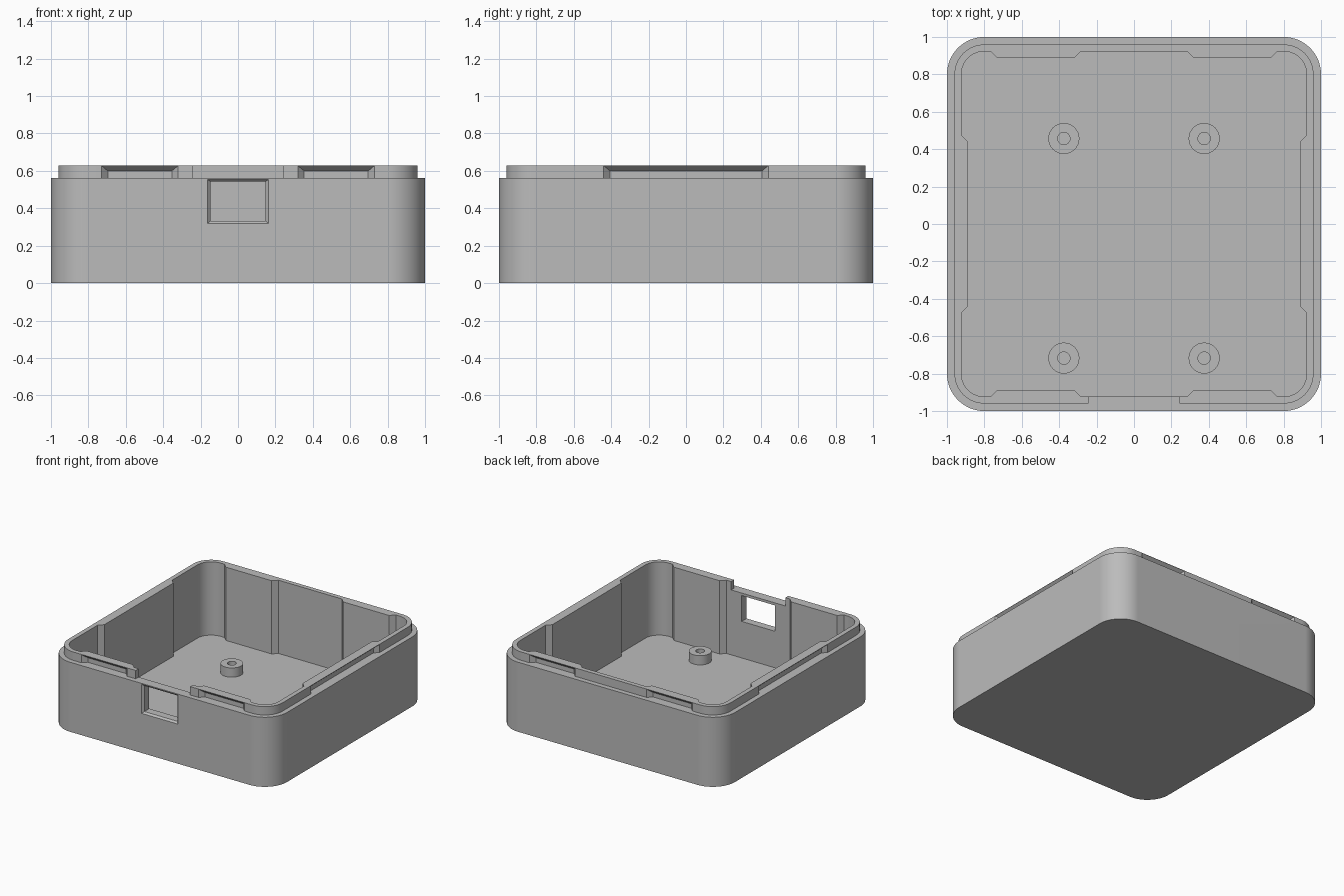
import bpy, bmesh
from math import cos, sin, pi
from mathutils import Vector, Matrix

if "Cube" in bpy.data.objects:
    bpy.data.objects.remove(bpy.data.objects["Cube"])

FLOOR, RIM, TOP = 0.0375, 0.5625, 0.63
LIP, WALL, PAD = 0.96, 0.923, 0.887   # distances from the centre
CORNER = 0.8                          # centre of every corner arc
LONG_PADS = [(-0.44, 0.44)]
SHORT_PADS = [(-0.73, -0.32), (0.32, 0.73)]

grey = bpy.data.materials.new("plain grey")
grey.use_nodes = True
colour = (0.5, 0.5, 0.5, 1)
grey.diffuse_color = colour
grey.node_tree.nodes["Principled BSDF"].inputs["Base Color"].default_value = colour


def loft(name, rings, caps=True, turn=0):
    """Skin a stack of equal rings, turned about z."""
    bm = bmesh.new()
    loops = [[bm.verts.new(p) for p in ring] for ring in rings]
    n = len(loops[0])
    for low, high in zip(loops, loops[1:]):
        for i in range(n):
            j = (i + 1) % n
            bm.faces.new((low[i], low[j], high[j], high[i]))
    if caps:
        bm.faces.new(loops[0])
        bm.faces.new(loops[-1])
    bm.transform(Matrix.Rotation(turn, 4, 'Z'))
    bmesh.ops.recalc_face_normals(bm, faces=bm.faces)
    mesh = bpy.data.meshes.new(name)
    bm.to_mesh(mesh)
    bm.free()
    mesh.materials.append(grey)
    obj = bpy.data.objects.new(name, mesh)
    bpy.context.collection.objects.link(obj)
    return obj


def outline(half, z, padded=False, steps=16):
    """Rounded square; optionally with thickened pads on each side."""
    points = []
    for k in range(4):
        side = []
        if padded:
            c = half - PAD
            for a, b in (LONG_PADS if k % 2 else SHORT_PADS):
                side += [(a - c, -half), (a, -PAD), (b, -PAD), (b + c, -half)]
        r = half - CORNER
        for s in range(steps + 1):
            t = pi / 2 * (s / steps - 1)
            side.append((CORNER + r * cos(t), -CORNER + r * sin(t)))
        turn = Matrix.Rotation(k * pi / 2, 3, 'Z')
        points += [turn @ Vector((x, y, z)) for x, y in side]
    return points


def upright(x0, x1, z0, z1, y):
    """Rectangle standing in a plane of constant y."""
    return [(x0, y, z0), (x1, y, z0), (x1, y, z1), (x0, y, z1)]


def circle(x, y, z, r, n=32):
    return [(x + r * cos(2 * pi * i / n), y + r * sin(2 * pi * i / n), z) for i in range(n)]


def cut(target, cutter):
    cutter.hide_render = True
    mod = target.modifiers.new("cut", 'BOOLEAN')
    mod.operation, mod.solver, mod.object = 'DIFFERENCE', 'EXACT', cutter
    bpy.context.view_layer.objects.active = target
    bpy.ops.object.modifier_apply(modifier=mod.name)
    bpy.data.objects.remove(cutter)


def smooth(obj):
    bpy.ops.object.select_all(action='DESELECT')
    obj.select_set(True)
    bpy.context.view_layer.objects.active = obj
    bpy.ops.object.shade_smooth_by_angle(angle=pi / 6)


# Enclosure shell: body, stepped lip and hollow
shell = loft("enclosure_shell", [outline(1, 0), outline(1, RIM),
                                 outline(LIP, RIM), outline(LIP, TOP)])
cut(shell, loft("hollow", [outline(WALL, FLOOR, True), outline(WALL, 0.8, True)]))

# Snap grooves round the outside of the lip, in front of the pads
for k in range(4):
    for a, b in (LONG_PADS if k % 2 else SHORT_PADS):
        d = 0.034
        mouth = TOP - 0.002
        rings = [upright(a + d, b - d, RIM, mouth - d * 0.85, d - LIP),
                 upright(a, b, RIM, mouth, -LIP),
                 upright(a, b, RIM, mouth, -1.1)]
        cut(shell, loft("groove", rings, turn=k * pi / 2))

# Gap in the front lip
cut(shell, loft("lip_gap", [upright(-0.243, 0.243, RIM, 0.8, y) for y in (-0.9, -1.1)]))

# Port window with a bevelled edge
hole = (-0.148, 0.148, 0.333, 0.542)
mouth = (-0.162, 0.162, 0.32, 0.555)
cut(shell, loft("port", [upright(*hole, -0.85), upright(*hole, -0.985),
                         upright(*mouth, -1), upright(*mouth, -1.1)]))
smooth(shell)
weighted = shell.modifiers.new("even shading", 'WEIGHTED_NORMAL')
weighted.keep_sharp = True

# Hollow mounting posts on the floor
for x, side in ((0.375, "left"), (-0.375, "right")):
    for y, end in ((0.457, "back"), (-0.717, "front")):
        post = loft(f"mounting_post_{end}_{side}",
                    [circle(x, y, FLOOR, 0.083), circle(x, y, 0.1125, 0.083),
                     circle(x, y, 0.1125, 0.033), circle(x, y, FLOOR, 0.033)], caps=False)
        smooth(post)
